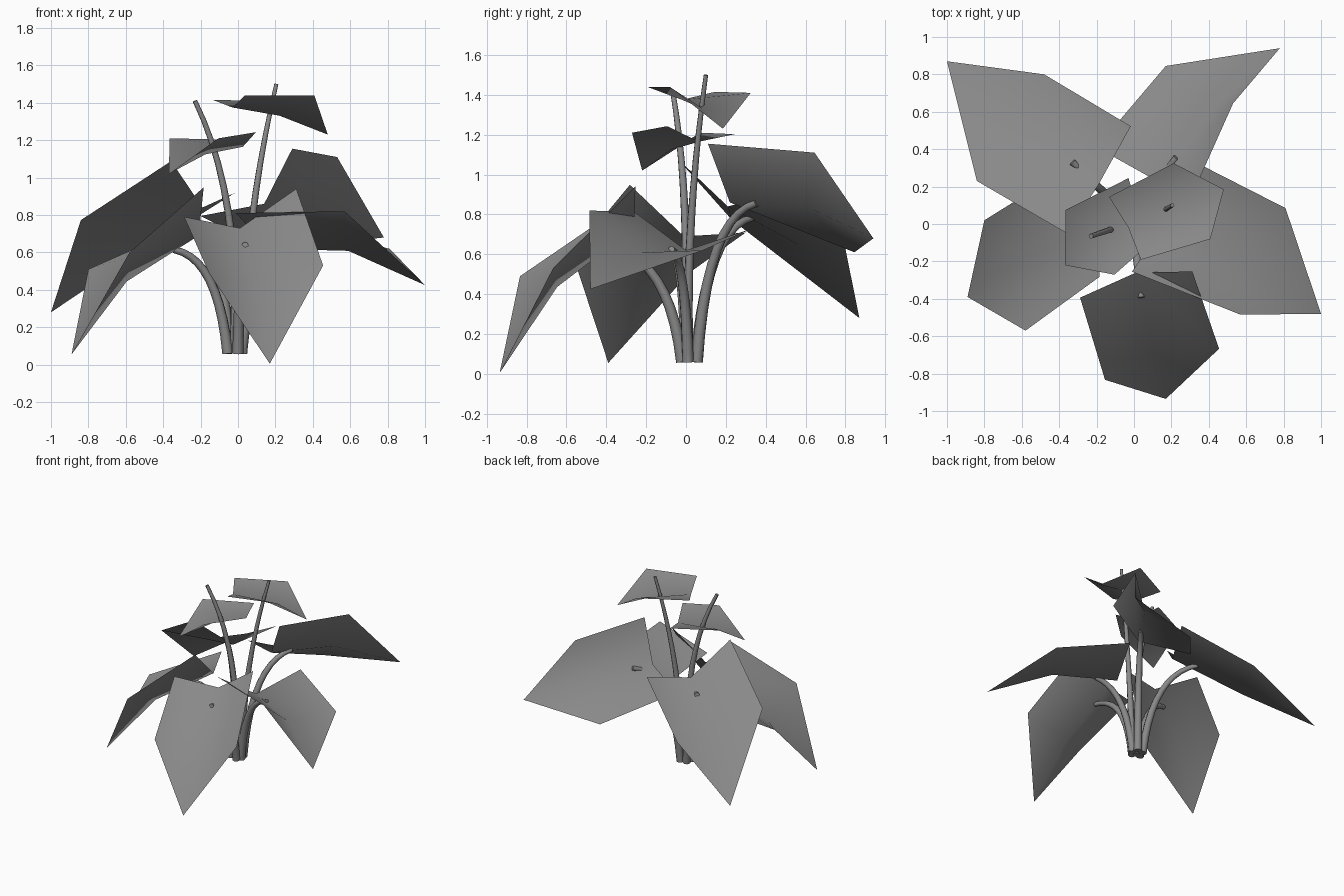
import bpy
from mathutils import Vector

if "Cube" in bpy.data.objects:
    bpy.data.objects.remove(bpy.data.objects["Cube"])

FACES = [(0, 1, 4, 3), (0, 5, 6, 1), (1, 2, 4), (1, 6, 2)]

# dark grey foliage
grey = bpy.data.materials.new("dark_grey")
grey.diffuse_color = (.25, .25, .25, 1)
grey.use_nodes = True
grey.node_tree.nodes["Principled BSDF"].inputs["Base Color"].default_value = grey.diffuse_color


def leaf(name, base, tip, shoulder, waist_mid, waist, fold=1.0):
    # midrib from base to tip, with two cross ribs given as half-width vectors
    base, tip, shoulder, waist_mid, waist = map(
        Vector, (base, tip, shoulder, waist_mid, waist))
    along = tip - base
    side = (shoulder + waist) / 2
    up = side.cross(along).normalized()
    if up.z < 0:
        up = -up
    up *= side.length / 0.317 * fold
    centre = base + along * .483 + up * .083
    top = base - along * .0545 + up * .14
    verts = [base, centre, tip, top - shoulder, waist_mid - waist,
             top + shoulder, waist_mid + waist]
    me = bpy.data.meshes.new(name)
    me.from_pydata(verts, [], FACES)
    me.update()
    me.polygons.foreach_set("use_smooth", [True] * len(FACES))
    me.materials.append(grey)
    bpy.context.collection.objects.link(bpy.data.objects.new(name, me))
    return base + along * .16 + up * .035   # where the stem meets the leaf


def stem(name, p0, p1, p2, r0=.03, r1=.018):
    # tapered tube along a quadratic arc
    cu = bpy.data.curves.new(name, 'CURVE')
    cu.dimensions = '3D'
    cu.bevel_depth = 1.0
    cu.bevel_resolution = 2
    cu.use_fill_caps = True
    sp = cu.splines.new('POLY')
    n = 10
    sp.points.add(n)
    p0, p1, p2 = Vector(p0), Vector(p1), Vector(p2)
    for i, pt in enumerate(sp.points):
        t = i / n
        p = p0 * (1 - t) ** 2 + p1 * 2 * t * (1 - t) + p2 * t * t
        pt.co = (*p, 1)
        pt.radius = r0 + (r1 - r0) * t
    sp.use_smooth = True
    cu.materials.append(grey)
    bpy.context.collection.objects.link(bpy.data.objects.new(name, cu))


def drooping(name, foot, *shape):
    # large leaf on a stem that arches outward to it
    end = leaf(name + "_leaf", *shape)
    start = Vector((*foot, .06))
    bend = start.lerp(end, .18)
    bend.z = end.z * .93
    stem(name + "_stem", start, bend, end)


# large drooping leaves: foot, base, tip, shoulder, waist centre, waist
drooping("front", (0, -.02), (.01, -.26, .73), (.17, -.935, .005),
         (.3, .07, .075), (.15, -.75, .51), (.305, .083, .02))
drooping("right", (.02, .01), (.16, 0, .62), (1.0, -.48, .425),
         (.165, .295, -.04), (.69, -.2, .72), (.12, .285, -.1))
drooping("left", (-.055, 0), (-.21, -.01, .69), (-.89, -.39, .055),
         (-.085, .29, -.12), (-.69, -.275, .555), (-.11, .295, -.045))
drooping("back_left", (-.04, .05), (-.19, .21, .84), (-1.0, .87, .28),
         (.17, .287, -.085), (-.66, .515, .70), (.18, .285, -.073))
drooping("back_right", (.01, .055), (.14, .22, .86), (.78, .94, .68),
         (.245, -.15, .18), (.35, .745, .86), (.18, -.1, .25))

# small upper leaves with upright stems passing through them
leaf("upper_right_leaf", (-.03, -.02, 1.375), (.48, .185, 1.23),
     (.085, -.168, .012), (.31, .122, 1.425), (.098, -.203, .015), .5)
stem("upper_right_stem", (.025, .01, .06), (.04, 0, .8), (.205, .1, 1.5), .027, .011)
leaf("upper_left_leaf", (.026, .065, 1.165), (-.37, -.22, 1.02),
     (.063, -.17, .02), (-.235, -.098, 1.21), (.13, -.173, 0), .6)
stem("upper_left_stem", (-.02, 0, .06), (.02, .02, .9), (-.23, -.065, 1.41), .027, .013)
